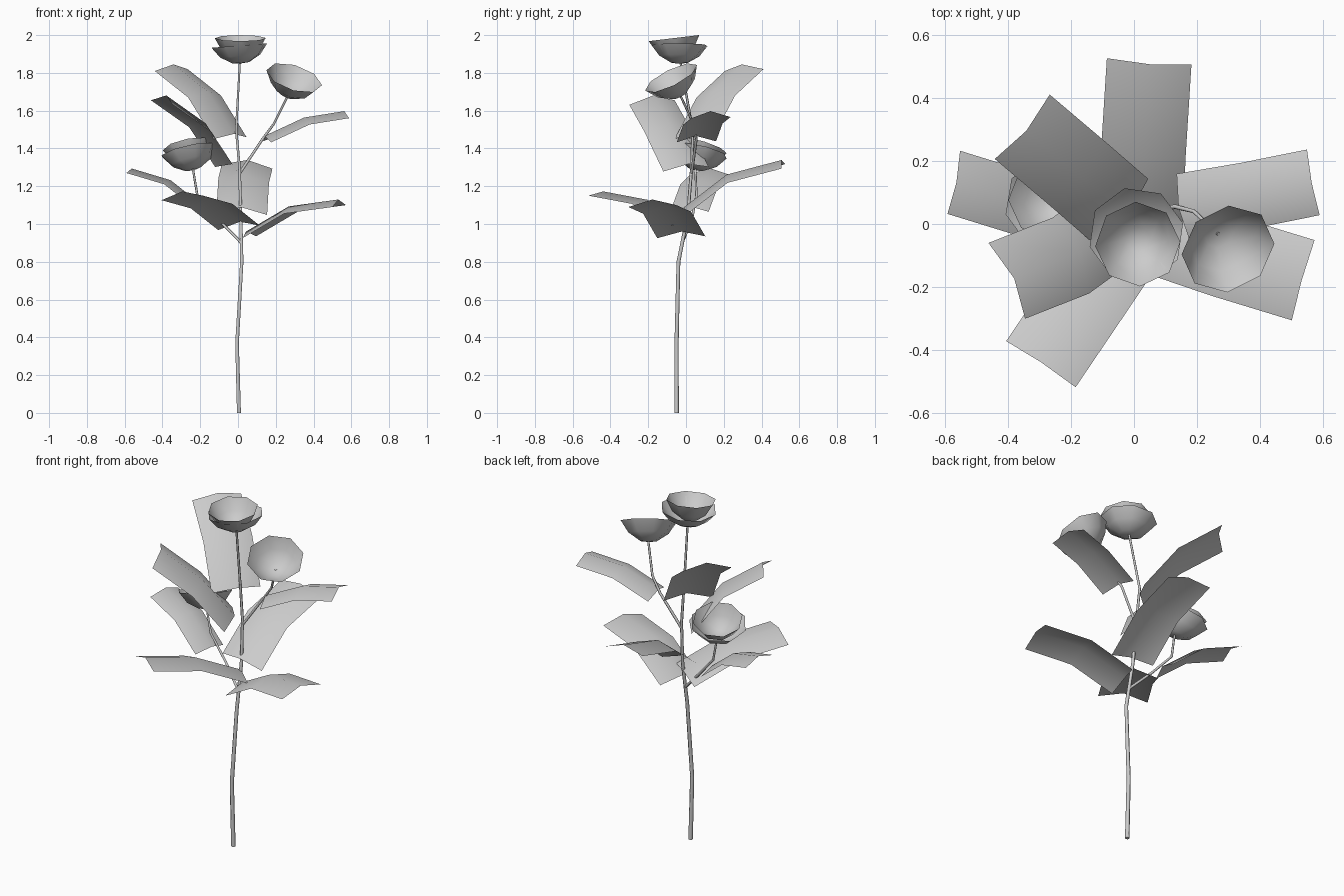
import bpy, bmesh, math
from mathutils import Vector

if "Cube" in bpy.data.objects:
    bpy.data.objects.remove(bpy.data.objects["Cube"], do_unlink=True)

# One plain grey for the whole plant
grey = bpy.data.materials.new("plain grey")
grey.use_nodes = True
grey.diffuse_color = (0.6, 0.6, 0.6, 1)
grey.node_tree.nodes["Principled BSDF"].inputs["Base Color"].default_value = (0.6, 0.6, 0.6, 1)


def add_mesh(name, mesh):
    obj = bpy.data.objects.new(name, mesh)
    bpy.context.collection.objects.link(obj)
    mesh.materials.clear()
    mesh.materials.append(grey)
    for poly in mesh.polygons:
        poly.use_smooth = True
    return obj


def finish(name, bm):
    mesh = bpy.data.meshes.new(name)
    bm.to_mesh(mesh)
    bm.free()
    return add_mesh(name, mesh)


def tube(name, points, thick, thin):
    """Tapered tube along a path."""
    curve = bpy.data.curves.new(name, "CURVE")
    curve.dimensions = "3D"
    curve.bevel_depth = 1
    curve.bevel_resolution = 1
    curve.use_fill_caps = True
    spline = curve.splines.new("POLY")
    spline.points.add(len(points) - 1)
    for i, (p, co) in enumerate(zip(spline.points, points)):
        p.co = (*co, 1)
        p.radius = thick + (thin - thick) * i / (len(points) - 1)
    path = bpy.data.objects.new(name + "_path", curve)
    bpy.context.collection.objects.link(path)
    deps = bpy.context.evaluated_depsgraph_get()
    mesh = bpy.data.meshes.new_from_object(path.evaluated_get(deps))
    bpy.data.objects.remove(path, do_unlink=True)
    return add_mesh(name, mesh)


def bowl(name, base, axis, radius, depth, turn=0.0):
    """Open eight-sided cup of petals, rising from base along axis."""
    bm = bmesh.new()
    rings = []
    for r, h in ((0.3, 0.04), (0.72, 0.42), (1, 1)):
        angles = [turn + i * math.tau / 8 for i in range(8)]
        rings.append([bm.verts.new((r * radius * math.cos(a), r * radius * math.sin(a), h * depth))
                      for a in angles])
    centre = bm.verts.new((0, 0, 0))
    for i in range(8):
        j = (i + 1) % 8
        bm.faces.new((centre, rings[0][i], rings[0][j]))
        for low, high in zip(rings, rings[1:]):
            bm.faces.new((low[i], high[i], high[j], low[j]))
    obj = finish(name, bm)
    obj.rotation_mode = "QUATERNION"
    obj.rotation_quaternion = Vector((0, 0, 1)).rotation_difference(Vector(axis))
    obj.location = base
    return obj


def leaf(name, base, mid, tip, side, lift=0.035):
    """Bent strip folded along a raised middle rib."""
    base, mid, tip, side = map(Vector, (base, mid, tip, side))
    bm = bmesh.new()
    rows = []
    for p, along in ((base, mid - base), (mid, tip - base), (tip, tip - mid)):
        up = along.cross(side).normalized()
        if up.z < 0:
            up.negate()
        rows.append([bm.verts.new(v) for v in (p - side, p + up * lift, p + side)])
    for a, b in zip(rows, rows[1:]):
        for k in range(2):
            bm.faces.new((a[k], a[k + 1], b[k + 1], b[k]))
    bmesh.ops.recalc_face_normals(bm, faces=bm.faces)
    bm.normal_update()
    if sum(f.normal.z for f in bm.faces) < 0:
        bmesh.ops.reverse_faces(bm, faces=bm.faces)
    return finish(name, bm)


# Main stem and two side branches
tube("main_stem", [(0.005, -0.05, 0), (-0.005, -0.05, 0.37), (0.02, -0.04, 0.8), (0.015, 0.01, 1.05),
                   (0.008, 0.03, 1.3), (-0.01, 0.035, 1.5), (0.01, -0.03, 1.86)], 0.012, 0.006)
tube("right_branch", [(0.01, 0.03, 1.27), (0.13, 0.055, 1.45), (0.19, 0.04, 1.53),
                      (0.267, -0.032, 1.685)], 0.008, 0.006)
tube("left_branch", [(0.018, -0.02, 0.9), (-0.1, 0.03, 1.02), (-0.215, 0.055, 1.15),
                     (-0.24, 0.05, 1.3)], 0.008, 0.006)

# Flowers: the top and left ones have a second cup nested inside
bowl("top_flower_outer", (0.015, -0.035, 1.85), (-0.08, 0, 1), 0.153, 0.095, 0.25)
bowl("top_flower_inner", (0.012, -0.05, 1.87), (0, -0.12, 1), 0.135, 0.115, 0.05)
bowl("right_flower", (0.267, -0.032, 1.68), (0.326, -0.5, 1), 0.153, 0.11, 0.05)
bowl("left_flower_outer", (-0.24, 0.05, 1.29), (-0.22, 0.22, 1), 0.153, 0.1, 0.25)
bowl("left_flower_inner", (-0.245, 0.055, 1.31), (-0.2, 0.3, 1), 0.135, 0.11, 0.05)

# Leaves: base, bend, tip and half-width
leaf("back_leaf", (0.02, 0.01, 1.06), (0.03, 0.23, 1.23), (0.048, 0.515, 1.305), (0.134, -0.01, -0.012))
leaf("upper_back_leaf", (-0.042, 0.041, 1.455), (-0.177, 0.158, 1.675), (-0.354, 0.308, 1.815),
     (0.087, 0.102, 0.005))
leaf("upper_left_leaf", (-0.063, 0, 1.29), (-0.2, -0.1, 1.5), (-0.403, -0.18, 1.643),
     (-0.058, 0.12, 0.012), 0.045)
leaf("upper_right_leaf", (0.155, 0.055, 1.435), (0.36, 0.09, 1.53), (0.568, 0.132, 1.563),
     (-0.02, 0.104, 0.003))
leaf("lower_right_leaf", (0.06, -0.025, 0.93), (0.28, -0.1, 1.06), (0.536, -0.178, 1.095),
     (0.036, 0.127, 0.005))
leaf("front_leaf", (0.005, 0, 0.98), (-0.14, -0.215, 1.095), (-0.295, -0.444, 1.138),
     (0.11, -0.073, 0.012))
leaf("lower_left_leaf", (-0.2, 0.02, 1.07), (-0.37, 0.07, 1.205), (-0.571, 0.132, 1.265),
     (0.02, 0.1, -0.005), 0.03)
